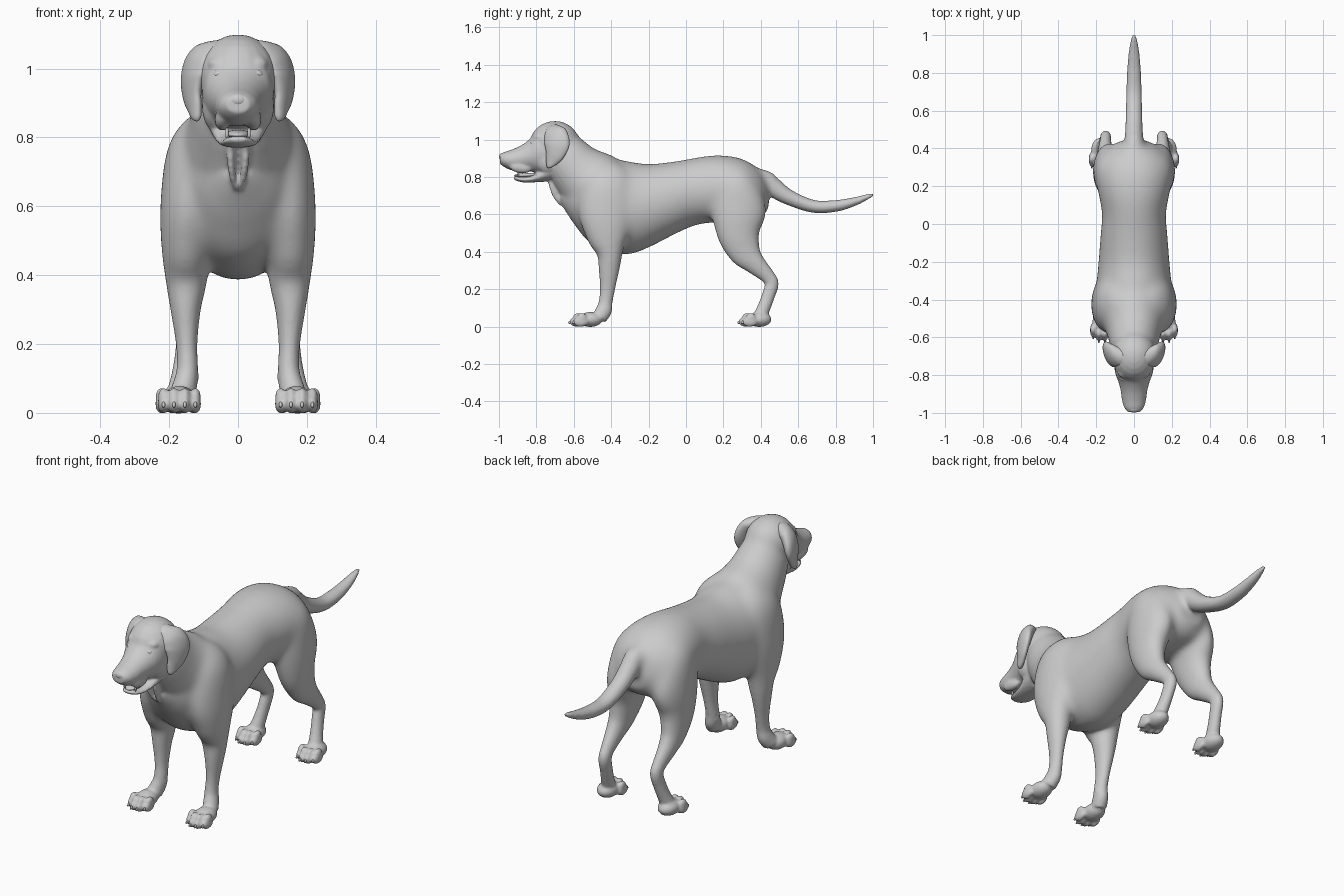
import bpy, bmesh, math
from mathutils import Vector, Matrix


def spline(pts, steps):
    """Catmull-Rom samples through rows of numbers."""
    out = []
    for i in range(len(pts) - 1):
        a, b, c, d = (pts[max(0, min(len(pts) - 1, i + k))] for k in (-1, 0, 1, 2))
        for s in range(steps):
            t = s / steps
            out.append([0.5 * (2 * q + (r - p) * t + (2 * p - 5 * q + 4 * r - w) * t * t
                               + (3 * q - p - 3 * r + w) * t ** 3)
                        for p, q, r, w in zip(a, b, c, d)])
    out.append(list(pts[-1]))
    return out


def tube(bm, pts, axis=None, side=1, seg=28, steps=6):
    """Elliptical loft; rows are x, y, z, sideways radius, depth radius."""
    rows = spline(pts, steps)
    rings = []
    for i, (x, y, z, rx, rd) in enumerate(rows):
        tan = axis or (Vector(rows[min(i + 1, len(rows) - 1)][:3]) - Vector(rows[max(i - 1, 0)][:3])).normalized()
        u = (Vector((1, 0, 0)) - tan * tan.x).normalized()
        v = tan.cross(u)
        ring = []
        for k in range(seg):
            a = 2 * math.pi * k / seg
            p = Vector((x, y, z)) + u * max(rx, .002) * math.cos(a) + v * max(rd, .002) * math.sin(a)
            p.x *= side
            ring.append(bm.verts.new(p))
        rings.append(ring)
    for r0, r1 in zip(rings, rings[1:]):
        for k in range(seg):
            bm.faces.new((r0[k], r0[(k + 1) % seg], r1[(k + 1) % seg], r1[k]))
    bm.faces.new(rings[0])
    bm.faces.new(rings[-1])


def block(bm, rows):
    """Loft along y; rows are y, top, bottom, half width."""
    tube(bm, [(0, y, (t + b) / 2, w, (t - b) / 2) for y, t, b, w in rows], axis=Vector((0, 1, 0)))


def ball(bm, c, r, tilt=0):
    m = Matrix.Translation(c) @ Matrix.Rotation(tilt, 4, 'X') @ Matrix.Diagonal((*r, 1))
    bmesh.ops.create_uvsphere(bm, u_segments=20, v_segments=12, radius=1, matrix=m)


def finish(name, bm):
    bmesh.ops.recalc_face_normals(bm, faces=bm.faces[:])
    for f in bm.faces:
        f.smooth = True
    me = bpy.data.meshes.new(name)
    bm.to_mesh(me)
    bm.free()
    ob = bpy.data.objects.new(name, me)
    bpy.context.collection.objects.link(ob)
    return ob


PAWS = ((.17, -.512), (.177, .392))
TOES = ((-.046, -.05), (-.016, -.07), (.016, -.07), (.046, -.05))
body = bmesh.new()

# Torso
block(body, [(-.67, .76, .66, .04), (-.64, .80, .61, .08), (-.59, .84, .535, .13), (-.52, .88, .452, .165),
             (-.40, .895, .395, .19), (-.30, .884, .388, .197), (-.20, .870, .422, .189), (-.05, .886, .497, .178),
             (.05, .904, .54, .17), (.15, .917, .555, .187), (.25, .911, .55, .204), (.33, .885, .56, .19),
             (.40, .83, .58, .14), (.442, .745, .63, .07)])

# Neck and loose throat skin
tube(body, [(0, -.38, .70, .15, .16), (0, -.49, .76, .165, .185), (0, -.585, .84, .14, .152),
            (0, -.65, .92, .12, .127), (0, -.70, .97, .09, .09)])
for sx in (-1, 1):
    tube(body, [(.018, -.72, .80, .014, .02), (.022, -.715, .75, .012, .018),
                (.016, -.69, .69, .010, .018), (.004, -.66, .65, .007, .012)], side=sx, seg=12)

# Skull, muzzle and lower jaw
ball(body, (0, -.70, .98), (.118, .135, .119))
block(body, [(-.70, 1.07, .80, .104), (-.76, 1.065, .805, .104), (-.80, 1.048, .82, .096), (-.835, 1.003, .83, .083),
             (-.88, .970, .833, .071), (-.93, .947, .835, .064), (-.97, .934, .852, .053), (-.995, .922, .87, .034)])
block(body, [(-.66, .93, .80, .088), (-.73, .89, .778, .083), (-.80, .82, .772, .066),
             (-.86, .801, .770, .055), (-.90, .804, .777, .042), (-.922, .804, .788, .024)])

for sx in (-1, 1):
    # Brow, cheek and hanging lip
    ball(body, (sx * .052, -.782, 1.012), (.036, .034, .024))
    ball(body, (sx * .06, -.735, .89), (.045, .07, .075))
    ball(body, (sx * .045, -.885, .85), (.023, .06, .03), tilt=-.15)
    # Front leg from shoulder to wrist
    tube(body, [(.05, -.42, .87, .03, .05), (.085, -.42, .83, .064, .11), (.12, -.42, .75, .088, .145),
                (.145, -.425, .60, .082, .15), (.150, -.42, .48, .074, .115), (.150, -.408, .39, .062, .07),
                (.152, -.412, .30, .044, .054), (.149, -.42, .20, .031, .040), (.147, -.430, .13, .031, .037),
                (.153, -.440, .085, .035, .043), (.164, -.465, .045, .038, .040)], side=sx)
    # Hind leg from hip to hock to foot
    tube(body, [(.06, .25, .84, .06, .08), (.10, .262, .76, .10, .12), (.13, .28, .62, .088, .15),
                (.143, .28, .50, .073, .120), (.151, .317, .40, .054, .088), (.153, .370, .335, .042, .058),
                (.151, .434, .272, .031, .040), (.150, .458, .23, .029, .037), (.155, .442, .17, .028, .035),
                (.163, .420, .11, .030, .035), (.173, .395, .05, .036, .038)], side=sx)
    # Paws: pad and four toes
    for px, py in PAWS:
        ball(body, (sx * px, py, .038), (.05, .066, .040))
        for dx, dy in TOES:
            ball(body, (sx * (px + dx), py + dy, .026), (.017, .041, .028))
            ball(body, (sx * (px + dx), py + dy + .004, .046), (.0165, .028, .027))
    # Dewclaw pad on the inside of the front wrist
    ball(body, (sx * .125, -.43, .105), (.013, .016, .018))

# Tail
tube(body, [(0, .33, .79, .06, .06), (0, .41, .783, .056, .06), (0, .47, .742, .048, .052),
            (0, .55, .691, .044, .041), (0, .68, .643, .041, .034), (0, .80, .645, .037, .031),
            (0, .90, .668, .029, .023), (0, .97, .694, .018, .014), (0, 1.002, .706, .007, .007)])

# Fuse everything above into one skin
skin = finish("dog_body", body)
rm = skin.modifiers.new("Fuse", 'REMESH')
rm.mode = 'VOXEL'
rm.voxel_size = .007
rm.use_smooth_shade = True
fused = bpy.data.meshes.new_from_object(skin.evaluated_get(bpy.context.evaluated_depsgraph_get()))
skin.modifiers.clear()
skin.data = fused

# Blend shoulders, neck base and hips strongly, keep head and paws crisp
group = skin.vertex_groups.new(name="trunk")
ramp = lambda v: max(0, min(1, v))
for v in fused.vertices:
    w = ramp((v.co.z - .35) / .15) * ramp((v.co.y + .66) / .12) * ramp((.47 - v.co.y) / .06)
    group.add([v.index], w, 'REPLACE')
for label, times, vg in (("Blend", 150, "trunk"), ("Soften", 5, "")):
    sm = skin.modifiers.new(label, 'SMOOTH')
    sm.factor = .5
    sm.iterations = times
    sm.vertex_group = vg

# Ears, eyes and claws on both sides
for label, sx in (("left", 1), ("right", -1)):
    bm = bmesh.new()
    tube(bm, [(.05, -.70, 1.065, .02, .03), (.085, -.70, 1.045, .034, .055), (.112, -.695, 1.02, .036, .064),
              (.130, -.69, .975, .030, .067), (.136, -.70, .925, .023, .052), (.134, -.718, .885, .018, .034),
              (.133, -.732, .858, .013, .016), (.131, -.736, .848, .004, .004)], side=sx)
    for v in bm.verts:  # flare the rear edge outward
        v.co.x += sx * .3 * (v.co.y + .69)
    finish(label + "_ear", bm)

    bm = bmesh.new()
    ball(bm, (sx * .055, -.813, .982), (.018, .018, .015))
    finish(label + "_eye", bm)

    bm = bmesh.new()
    for px, py in PAWS:
        for dx, dy in TOES:
            ball(bm, (sx * (px + dx), py + dy - .036, .024), (.005, .013, .008), tilt=.5)
    finish(label + "_claws", bm)

# Nose with nostril wings
bm = bmesh.new()
ball(bm, (0, -.975, .908), (.032, .024, .022))
for sx in (-1, 1):
    ball(bm, (sx * .022, -.974, .900), (.014, .021, .014))
finish("nose", bm)

# Tongue and lower canine teeth
bm = bmesh.new()
ball(bm, (0, -.85, .810), (.036, .07, .012), tilt=.05)
finish("tongue", bm)
bm = bmesh.new()
for sx in (-1, 1):
    ball(bm, (sx * .032, -.897, .813), (.005, .005, .016))
finish("lower_teeth", bm)
